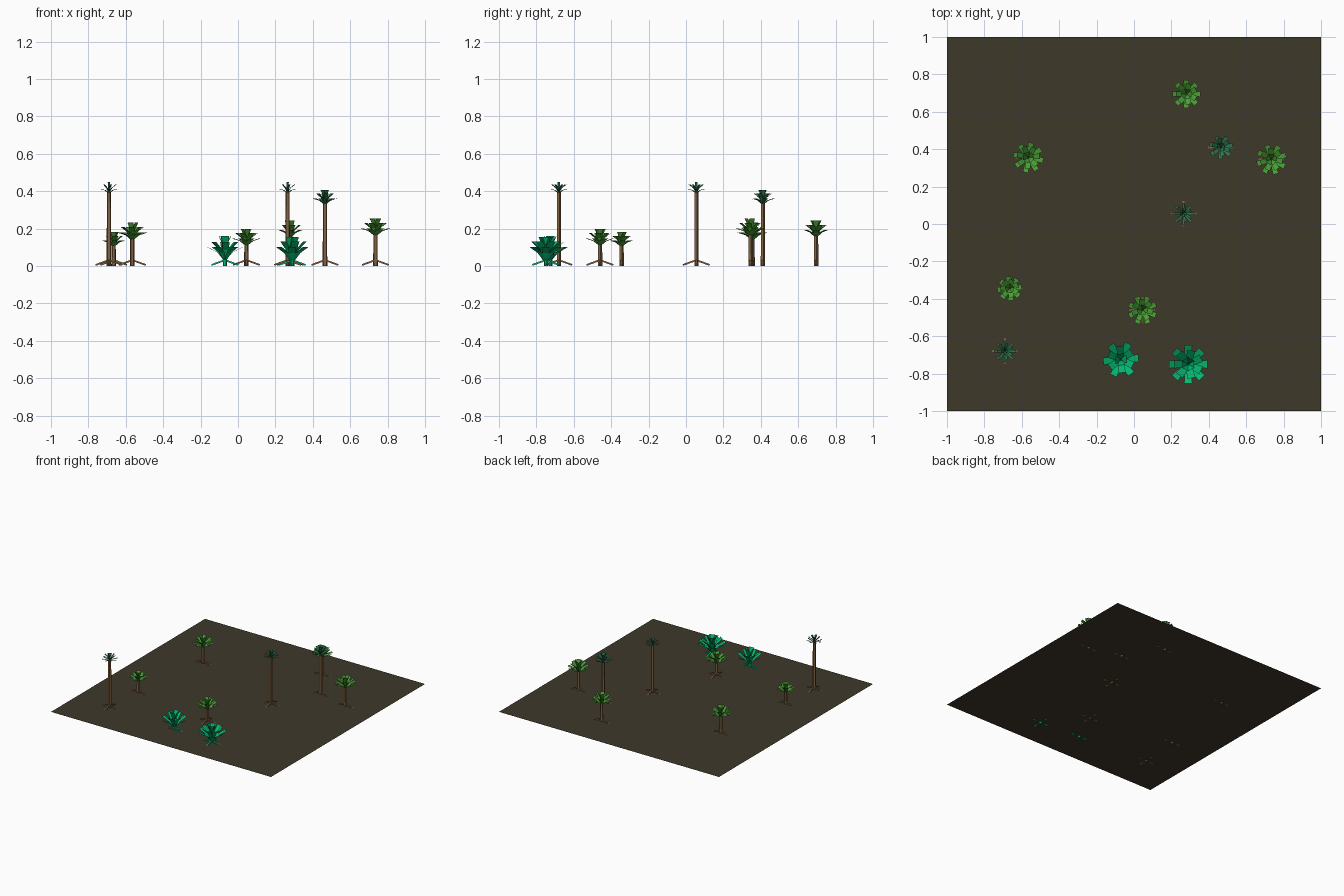
import bpy, bmesh, math
from mathutils import Vector, Matrix

if "Cube" in bpy.data.objects:
    bpy.data.objects.remove(bpy.data.objects["Cube"])


def srgb(r, g, b):
    f = lambda c: c / 12.92 if c <= 0.04045 else ((c + 0.055) / 1.055) ** 2.4
    return (f(r / 255), f(g / 255), f(b / 255), 1)


def material(name, *rgb):
    m = bpy.data.materials.new(name)
    m.diffuse_color = srgb(*rgb)
    m.use_nodes = True
    m.node_tree.nodes["Principled BSDF"].inputs["Base Color"].default_value = m.diffuse_color
    return m


SOIL = material("dark soil", 63, 56, 42)
BARK = material("brown bark", 128, 98, 64)
LEAF = material("leaf green", 74, 158, 54)
PALM = material("dark teal green", 46, 120, 80)
FERN = material("emerald green", 4, 184, 112)


def finish(bm, name, mat):
    me = bpy.data.meshes.new(name)
    bm.to_mesh(me)
    bm.free()
    me.materials.append(mat)
    ob = bpy.data.objects.new(name, me)
    bpy.context.collection.objects.link(ob)
    return ob


def root(bm, start, azimuth):
    """Square bar sloping down and outward from the stem."""
    res = bmesh.ops.create_cube(bm, size=1)
    m = (Matrix.Translation(start) @ Matrix.Rotation(azimuth, 4, 'Z')
         @ Matrix.Rotation(math.radians(20), 4, 'Y')
         @ Matrix.Diagonal((0.076, 0.011, 0.009, 1)) @ Matrix.Translation((0.5, 0, 0)))
    bmesh.ops.transform(bm, matrix=m, verts=res["verts"])


def leaf_strip(bm, start, azimuth, elev, length, w0, w1):
    """Bent leaf: a steeper inner half and a flatter, wider outer half."""
    out = Vector((math.cos(azimuth), math.sin(azimuth), 0))
    side = Vector((-out.y, out.x, 0))
    p, rows = Vector(start), []
    for bend, w in ((None, w0), (10, w0 * 0.3 + w1 * 0.7), (-10, w1)):
        if bend is not None:
            a = math.radians(elev + bend)
            p = p + (out * math.cos(a) + Vector((0, 0, math.sin(a)))) * length / 2
        rows.append([bm.verts.new(p - side * w / 2), bm.verts.new(p + side * w / 2)])
    for (a, b), (c, d) in zip(rows, rows[1:]):
        bm.faces.new((a, c, d, b))


def plant(name, x, y, crown_z, length, leaf, rings, widths, roots, stem_mat, stem_r, turn=0):
    # stem
    bm = bmesh.new()
    top = crown_z + 0.012
    bmesh.ops.create_cone(bm, cap_ends=True, segments=5, radius1=stem_r,
                          radius2=stem_r * 0.9, depth=top,
                          matrix=Matrix.Translation((x, y, top / 2)))
    # sloping roots
    for i in range(roots):
        root(bm, (x, y, 0.032), i * 2 * math.pi / roots)
    finish(bm, name + "_stem", stem_mat)
    # rings of leaves, lowest first
    bm = bmesh.new()
    for k, (n, elev, scale) in enumerate(rings):
        for i in range(n):
            a = math.radians(turn) + (i + 0.5 * (k % 2)) * 2 * math.pi / n
            leaf_strip(bm, (x, y, crown_z + 0.004 * k), a, elev,
                       length * scale, *widths)
    finish(bm, name + "_leaves", leaf)


# ground sheet
bm = bmesh.new()
bmesh.ops.create_grid(bm, x_segments=1, y_segments=1, size=1,
                      matrix=Matrix.Translation((0, 0, 0.012)))
finish(bm, "ground", SOIL)

# short leafy bushes: x, y, crown height, leaf length, roots
BUSH_RINGS = [(8, 27, 1), (7, 48, 1), (5, 72, 1)]
for i, (x, y, z, l, r) in enumerate([
        (0.28, 0.695, 0.154, 0.086, 2), (0.735, 0.345, 0.160, 0.092, 2),
        (-0.565, 0.355, 0.138, 0.092, 2), (-0.665, -0.345, 0.104, 0.074, 2),
        (0.045, -0.46, 0.108, 0.088, 4)]):
    plant(f"bush_{i + 1}", x, y, z, l, LEAF, BUSH_RINGS, (0.016, 0.030),
          r, BARK, 0.013, turn=i * 17)

# tall palms
THIN = [(8, 22, 1), (7, 46, 1), (4, 72, 0.9)]
for i, (x, y) in enumerate([(0.265, 0.055), (-0.69, -0.68)]):
    plant(f"palm_{i + 1}", x, y, 0.388, 0.064, PALM, THIN, (0.007, 0.013), 4, BARK, 0.013)
plant("broad_palm", 0.465, 0.41, 0.328, 0.076, PALM, [(7, 27, 0.95), (6, 50, 1), (5, 74, 1)],
      (0.010, 0.024), 2, BARK, 0.013, turn=10)

# low ferns
plant("fern_1", -0.07, -0.725, 0.028, 0.122, FERN, [(6, 38, 1), (6, 54, 1), (4, 76, 1.06)],
      (0.016, 0.040), 2, FERN, 0.012, turn=5)
plant("fern_2", 0.29, -0.75, 0.020, 0.134, FERN, [(8, 39, 1), (7, 55, 1), (6, 76, 1)],
      (0.018, 0.044), 4, FERN, 0.012)
